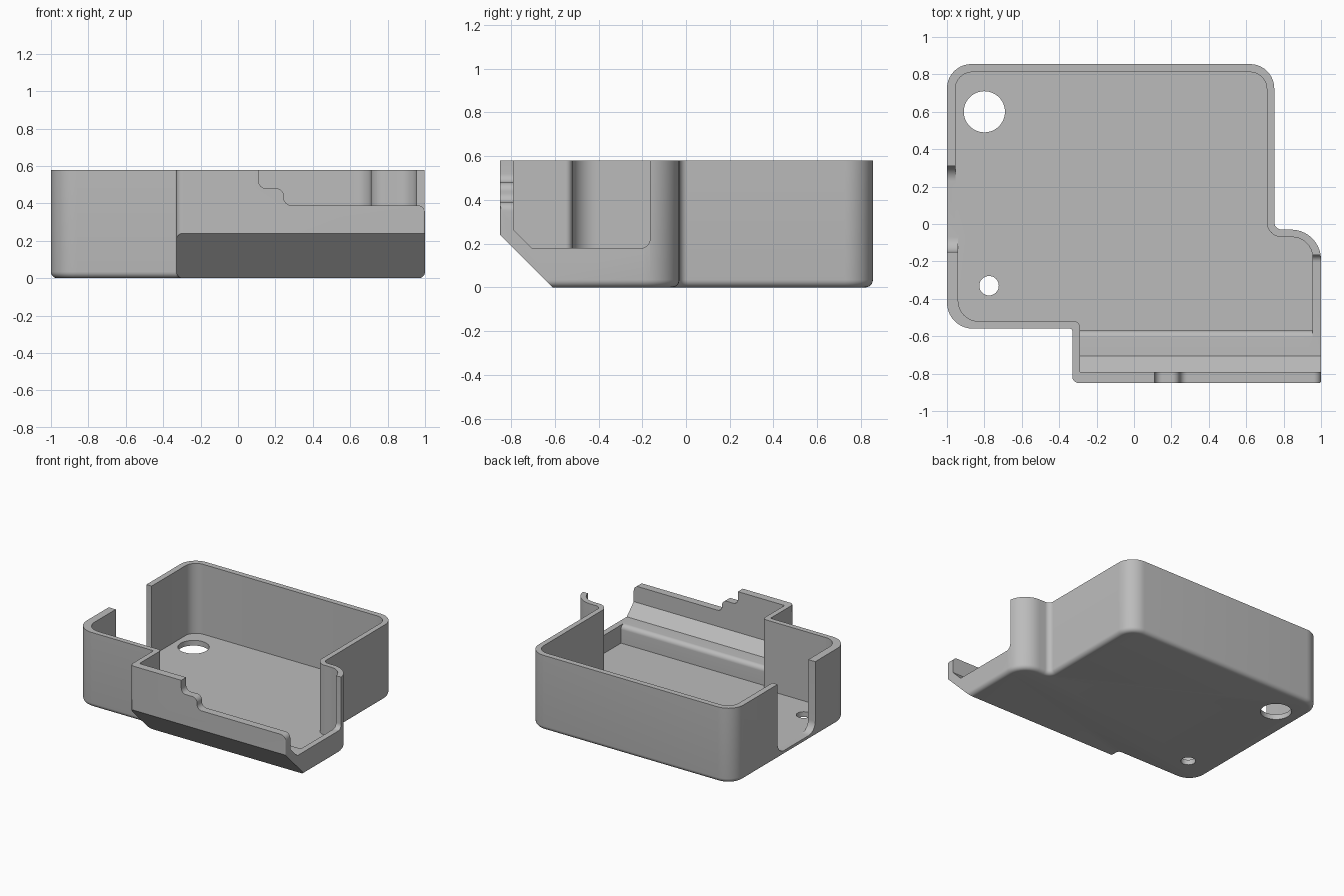
import bpy, bmesh, math
from mathutils import Vector, Matrix

if "Cube" in bpy.data.objects:
    bpy.data.objects.remove(bpy.data.objects["Cube"], do_unlink=True)

HEIGHT = 0.58
FLOOR = 0.04
SHELF = 0.18
OVER = 0.7


def rounded(corners, inset=0.0, steps=10):
    """Counter-clockwise corners (x, y, radius) turned into a filleted, inset loop."""
    pts = []
    n = len(corners)
    for i, (x, y, r) in enumerate(corners):
        p = Vector((x, y))
        before = (p - Vector(corners[i - 1][:2])).normalized()
        after = (Vector(corners[(i + 1) % n][:2]) - p).normalized()
        n1, n2 = Vector((-before.y, before.x)), Vector((-after.y, after.x))
        turn = math.atan2(before.x * after.y - before.y * after.x, before.dot(after))
        sign = 1 if turn > 0 else -1
        miter = (n1 + n2) / (1 + n1.dot(n2))
        p = p + miter * inset
        if r == 0:
            pts.append(p)
            continue
        r = max(r - sign * inset, 0.004)
        centre = p + miter * r * sign
        for k in range(steps + 1):
            pts.append(centre - sign * r * (Matrix.Rotation(turn * k / steps, 2) @ n1))
    return pts


def loft(name, loops):
    """Solid through matching loops of 3D points, capped at both ends."""
    bm = bmesh.new()
    rings = [[bm.verts.new(p) for p in loop] for loop in loops]
    for a, b in zip(rings, rings[1:]):
        for i in range(len(a)):
            j = (i + 1) % len(a)
            bm.faces.new((a[i], a[j], b[j], b[i]))
    bm.faces.new(rings[0][::-1])
    bm.faces.new(rings[-1])
    bmesh.ops.recalc_face_normals(bm, faces=bm.faces)
    mesh = bpy.data.meshes.new(name)
    bm.to_mesh(mesh)
    bm.free()
    obj = bpy.data.objects.new(name, mesh)
    bpy.context.collection.objects.link(obj)
    return obj


PLANES = {
    "x": lambda p, t: (t, p[0], p[1]),
    "y": lambda p, t: (p[0], t, p[1]),
    "z": lambda p, t: (p[0], p[1], t),
}


def prism(name, pts, axis, start, end):
    place = PLANES[axis]
    return loft(name, [[place(p, t) for p in pts] for t in (start, end)])


def subtract(target, cutters):
    """Cut each solid out of the target, then discard the cutter."""
    for cutter in cutters:
        cutter.hide_render = True
        mod = target.modifiers.new("cut", "BOOLEAN")
        mod.operation = "DIFFERENCE"
        mod.solver = "EXACT"
        mod.object = cutter
        bpy.context.view_layer.update()
        graph = bpy.context.evaluated_depsgraph_get()
        mesh = bpy.data.meshes.new_from_object(target.evaluated_get(graph))
        target.modifiers.clear()
        target.data = mesh
        bpy.data.objects.remove(cutter, do_unlink=True)


def cylinder(name, x, y, radius):
    pts = [(x + radius * math.cos(a), y + radius * math.sin(a))
           for a in (math.tau * k / 48 for k in range(48))]
    return prism(name, pts, "z", -0.1, 0.2)


# Outer shell with a rounded bottom edge
outer = [(-1, -0.56, 0.14), (-0.33, -0.56, 0.01), (-0.33, -0.85, 0.035),
         (1, -0.85, 0.01), (1, -0.03, 0.16), (0.75, -0.03, 0.04),
         (0.75, 0.855, 0.13), (-1, 0.855, 0.13)]
edge = 0.035
levels = [(edge * (1 - math.sin(a)), edge * (1 - math.cos(a)))
          for a in (math.pi / 2 * k / 6 for k in range(7))]
levels = [(inset, z) for inset, z in levels] + [(0, HEIGHT)]
shell = loft("enclosure_tray",
             [[(p.x, p.y, z) for p in rounded(outer, inset)] for inset, z in levels])

# Hollow interior, leaving a raised shelf and sloped foot along the front
inner = [(-0.94, -0.52, 0.11), (-0.29, -0.52, 0.03), (-0.29, -0.79, 0),
         (0.955, -0.79, 0), (0.955, -0.07, 0.11), (0.71, -0.07, 0.08),
         (0.71, 0.812, 0.09), (-0.955, 0.812, 0.09), (-0.955, 0.08, 0),
         (-0.94, 0.08, 0)]
cavity = prism("cavity", rounded(inner), "z", FLOOR, OVER)
shelf = rounded([(-0.9, 0, 0), (-0.57, 0, 0), (-0.57, SHELF, 0.035),
                 (-0.705, SHELF, 0), (-0.79, 0.265, 0), (-0.9, 0.375, 0)])
subtract(cavity, [prism("shelf", shelf, "x", -0.5, 1.2)])

# Underside slope at the front
slope = [(-1, -0.1), (-0.51, -0.1), (-1, 0.39)]

# Side opening above the shelf
side = rounded([(-0.705, SHELF, 0), (-0.165, SHELF, 0.04), (-0.165, OVER, 0),
                (-0.79, OVER, 0), (-0.79, 0.265, 0)])

# Stepped front lip
lip = rounded([(0.11, OVER, 0), (0.11, 0.48, 0.04), (0.245, 0.48, 0.04),
               (0.245, 0.39, 0.04), (1, 0.39, 0.04), (1, 0.3, 0),
               (1.1, 0.3, 0), (1.1, OVER, 0)])

# Cable slot in the left-hand wall
slot = rounded([(-0.15, FLOOR, 0.08), (0.31, FLOOR, 0.08), (0.31, OVER, 0),
                (-0.15, OVER, 0)])

subtract(shell, [
    cavity,
    prism("slope", slope, "x", -1.2, 1.2),
    prism("side_opening", side, "x", 0.9, 1.2),
    prism("front_lip", lip, "y", -0.95, -0.72),
    prism("cable_slot", slot, "x", -1.2, -0.9),
    cylinder("large_hole", -0.8, 0.6, 0.11),
    cylinder("small_hole", -0.775, -0.33, 0.052),
])

# Plain grey finish
grey = bpy.data.materials.new("plain_grey")
grey.use_nodes = True
colour = (0.5, 0.5, 0.5, 1)
grey.diffuse_color = colour
grey.node_tree.nodes["Principled BSDF"].inputs["Base Color"].default_value = colour
shell.data.materials.clear()
shell.data.materials.append(grey)
for poly in shell.data.polygons:
    poly.material_index = 0

bpy.ops.object.select_all(action="DESELECT")
shell.select_set(True)
bpy.context.view_layer.objects.active = shell
bpy.ops.object.shade_smooth_by_angle(angle=math.radians(30))
